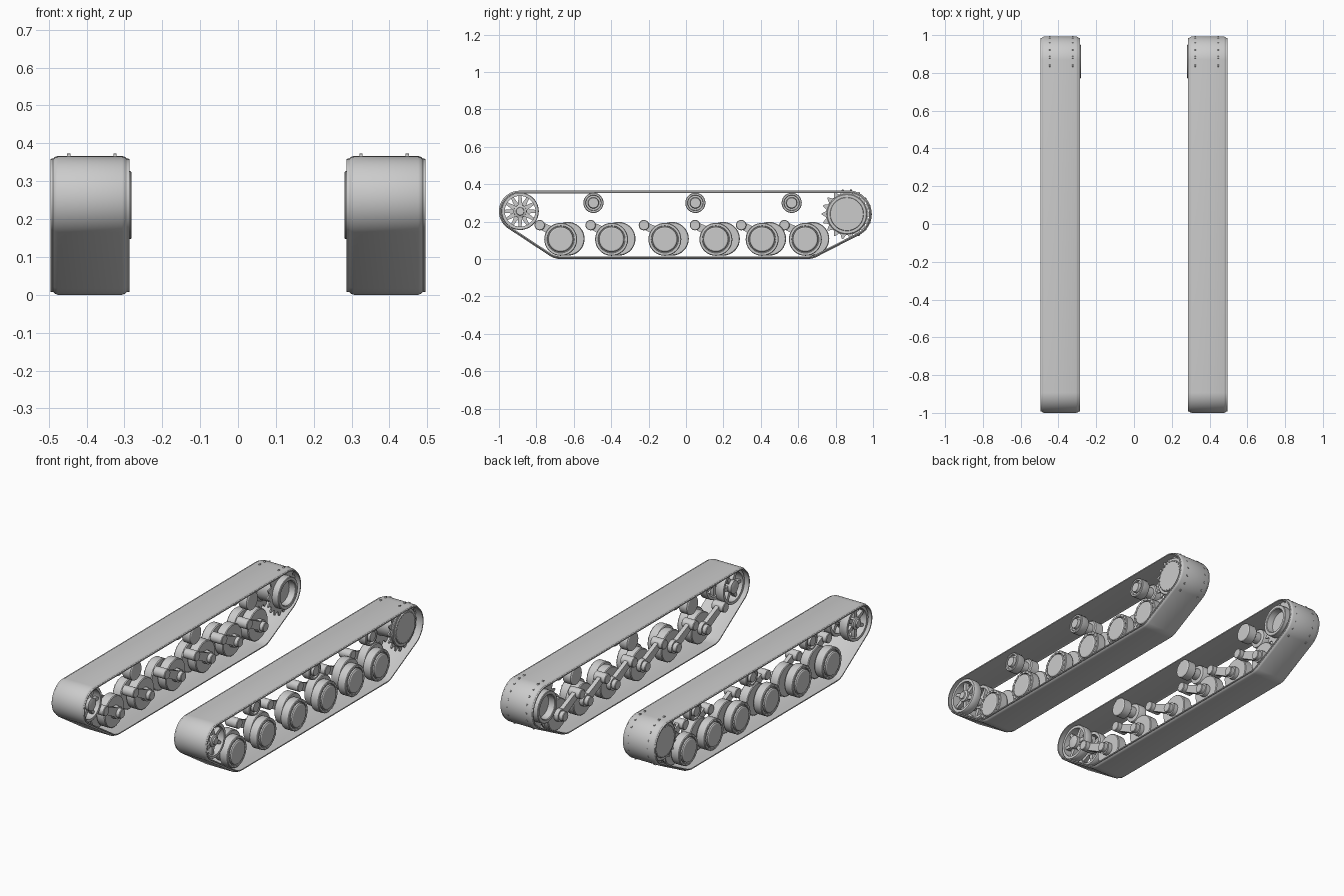
import bpy, bmesh
from math import sin, cos, pi, radians
from mathutils import Vector

cube = bpy.data.objects.get("Cube")
if cube:
    bpy.data.objects.remove(cube, do_unlink=True)

steel = bpy.data.materials.new("plain_grey_steel")
steel.use_nodes = True
GREY = (0.6, 0.6, 0.6, 1)
steel.diffuse_color = GREY
steel.node_tree.nodes["Principled BSDF"].inputs["Base Color"].default_value = GREY

parts = []


def finish(name, bm):
    """Turn a bmesh for the +x side into an object mirrored to the other side."""
    bmesh.ops.remove_doubles(bm, verts=bm.verts, dist=1e-5)
    bmesh.ops.recalc_face_normals(bm, faces=bm.faces)
    mesh = bpy.data.meshes.new(name)
    bm.to_mesh(mesh)
    bm.free()
    mesh.materials.append(steel)
    ob = bpy.data.objects.new(name, mesh)
    bpy.context.collection.objects.link(ob)
    ob.modifiers.new("other_side", 'MIRROR').use_mirror_merge = False
    parts.append(ob)


def bridge(bm, rings, closed=False):
    """Skin between successive rings of equal length."""
    pairs = list(zip(rings, rings[1:]))
    if closed:
        pairs.append((rings[-1], rings[0]))
    for a, b in pairs:
        n = len(a)
        for i in range(n):
            j = (i + 1) % n
            bm.faces.new((a[i], a[j], b[j], b[i]))


def lathe(name, y, z, profile, segs=36, closed=False):
    """Revolve (x, radius) points about an axle along x."""
    bm = bmesh.new()
    rings = [[bm.verts.new((x, y + r * cos(2 * pi * i / segs), z + r * sin(2 * pi * i / segs)))
              for i in range(segs)] for x, r in profile]
    bridge(bm, rings, closed)
    if not closed:
        bm.faces.new(rings[0])
        bm.faces.new(rings[-1])
    finish(name, bm)


def prism(name, outlines, x0, x1):
    """Extrude side outlines along x."""
    bm = bmesh.new()
    for pts in outlines:
        rings = [[bm.verts.new((x, y, z)) for y, z in pts] for x in (x0, x1)]
        bridge(bm, rings)
        bm.faces.new(rings[0])
        bm.faces.new(rings[1])
    finish(name, bm)


def wrap(circles, n, grow=0.0):
    """Outline of a belt stretched round circles (y, z, radius)."""
    pts = []
    for i in range(n):
        d = Vector((cos(2 * pi * (i + .5) / n), sin(2 * pi * (i + .5) / n)))
        y, z, r = max(circles, key=lambda c: c[0] * d.x + c[1] * d.y + c[2])
        pts.append((y + (r + grow) * d.x, z + (r + grow) * d.y))
    return pts


def bolt_circle(name, y, z, radius, count, x0, x1):
    """Ring of small hexagonal bolt heads."""
    angles = [2 * pi * i / count for i in range(count)]
    prism(name, [wrap([(y + radius * cos(a), z + radius * sin(a), 0.003)], 6) for a in angles], x0, x1)


IDLER = (-0.887, 0.255)
SPROCKET = (0.86, 0.24)

# Track band: thin belt with rounded shoulders and narrow lower rims
belt = [(-0.89, 0.255, 0.11), (0.866, 0.24, 0.127), (-0.67, 0.11, 0.11), (0.65, 0.11, 0.11)]
section = [(0.287, -0.014), (0.287, -0.008), (0.294, -0.007), (0.298, -0.003), (0.306, 0), (0.476, 0),
           (0.484, -0.003), (0.488, -0.007), (0.495, -0.008), (0.495, -0.014), (0.476, -0.009),
           (0.306, -0.009)]
bm = bmesh.new()
loops = [[bm.verts.new((x, y, z)) for y, z in wrap(belt, 96, off)] for x, off in section]
bridge(bm, loops, closed=True)
finish("track_band", bm)

# Road wheels, each with an offset inner wheel, swing arm and pivot
for k, y in enumerate((-0.670, -0.398, -0.113, 0.16, 0.407, 0.638), 1):
    z, yi, zi = 0.105, y + 0.038, 0.108
    lathe(f"road_wheel_{k}", y, z,
          [(0.41, 0.05), (0.41, 0.084), (0.415, 0.088), (0.46, 0.088), (0.464, 0.085),
           (0.464, 0.073), (0.456, 0.071), (0.456, 0.068), (0.468, 0.066), (0.472, 0.06)])
    bolt_circle(f"wheel_bolts_{k}", y, z, 0.079, 16, 0.463, 0.468)
    lathe(f"inner_wheel_{k}", yi, zi,
          [(0.345, 0.06), (0.345, 0.086), (0.349, 0.09), (0.396, 0.09), (0.40, 0.086), (0.40, 0.05)])
    lathe(f"axle_{k}", yi, zi, [(0.295, 0.024), (0.298, 0.027), (0.32, 0.027), (0.32, 0.036),
                                (0.345, 0.036), (0.345, 0.028), (0.42, 0.028)], 20)
    py, pz = y - 0.112, 0.181
    prism(f"swing_arm_{k}", [wrap([(py, pz, 0.02), (yi, zi, 0.026)], 24)], 0.318, 0.342)
    lathe(f"arm_pivot_{k}", py, pz, [(0.292, 0.025), (0.295, 0.028), (0.365, 0.028), (0.368, 0.025)], 20)

# Return rollers under the top run
for k, y in enumerate((-0.495, 0.05, 0.565), 1):
    lathe(f"return_roller_{k}", y, 0.30,
          [(0.302, 0.046), (0.306, 0.052), (0.355, 0.052), (0.36, 0.046), (0.36, 0.032), (0.405, 0.032),
           (0.408, 0.052), (0.412, 0.054), (0.455, 0.054), (0.459, 0.051), (0.459, 0.042),
           (0.448, 0.04), (0.448, 0.03), (0.465, 0.027), (0.465, 0.02)], 28)

# Drive sprocket: two toothed rings, drum, outer cover and hollow inner hub
sy, sz = SPROCKET
TEETH = 18
gear = []
for i in range(TEETH):
    for step, r in ((-0.4, 0.112), (-0.07, 0.1345), (0.07, 0.1345), (0.4, 0.112)):
        a = 2 * pi * (i + step) / TEETH
        gear.append((sy + r * cos(a), sz + r * sin(a)))
for side, x in (("inner", 0.325), ("outer", 0.447)):
    prism(f"sprocket_teeth_{side}", [gear], x - 0.004, x + 0.004)
lathe("sprocket_drum", sy, sz, [(0.32, 0.08), (0.34, 0.075), (0.43, 0.075), (0.44, 0.085)])
lathe("sprocket_cover", sy, sz, [(0.445, 0.108), (0.458, 0.108), (0.462, 0.104), (0.462, 0.09),
                                 (0.468, 0.088), (0.468, 0.08)])
lathe("sprocket_hub_ring", sy, sz - 0.003,
      [(0.325, 0.09), (0.284, 0.09), (0.281, 0.087), (0.281, 0.072), (0.284, 0.068), (0.325, 0.064)],
      closed=True)
bolt_circle("sprocket_bolts", sy, sz, 0.085, 24, 0.462, 0.472)

# Front idler: paired spoked wheels on one hub, spokes staggered
iy, iz = IDLER
for side, x, turn in (("inner", 0.34, 0), ("outer", 0.45, 30)):
    lathe(f"idler_rim_{side}", iy, iz,
          [(x - 0.025, 0.082), (x - 0.025, 0.097), (x - 0.02, 0.10), (x + 0.02, 0.10),
           (x + 0.025, 0.097), (x + 0.025, 0.082)], closed=True)
    spokes = []
    for i in range(6):
        c, s = cos(radians(60 * i + turn)), sin(radians(60 * i + turn))
        spokes.append(wrap([(iy + 0.025 * c, iz + 0.025 * s, 0.014),
                            (iy + 0.08 * c, iz + 0.08 * s, 0.008)], 16))
    prism(f"idler_spokes_{side}", spokes, x - 0.012, x + 0.012)
lathe("idler_hub", iy, iz, [(0.305, 0.02), (0.31, 0.036), (0.355, 0.036), (0.36, 0.024), (0.43, 0.024),
                            (0.435, 0.036), (0.47, 0.034), (0.475, 0.022), (0.482, 0.02)], 24)

# Smooth curved faces, keep machined edges crisp
bpy.ops.object.select_all(action='DESELECT')
for ob in parts:
    ob.select_set(True)
bpy.context.view_layer.objects.active = parts[0]
bpy.ops.object.shade_smooth_by_angle(angle=radians(32))
